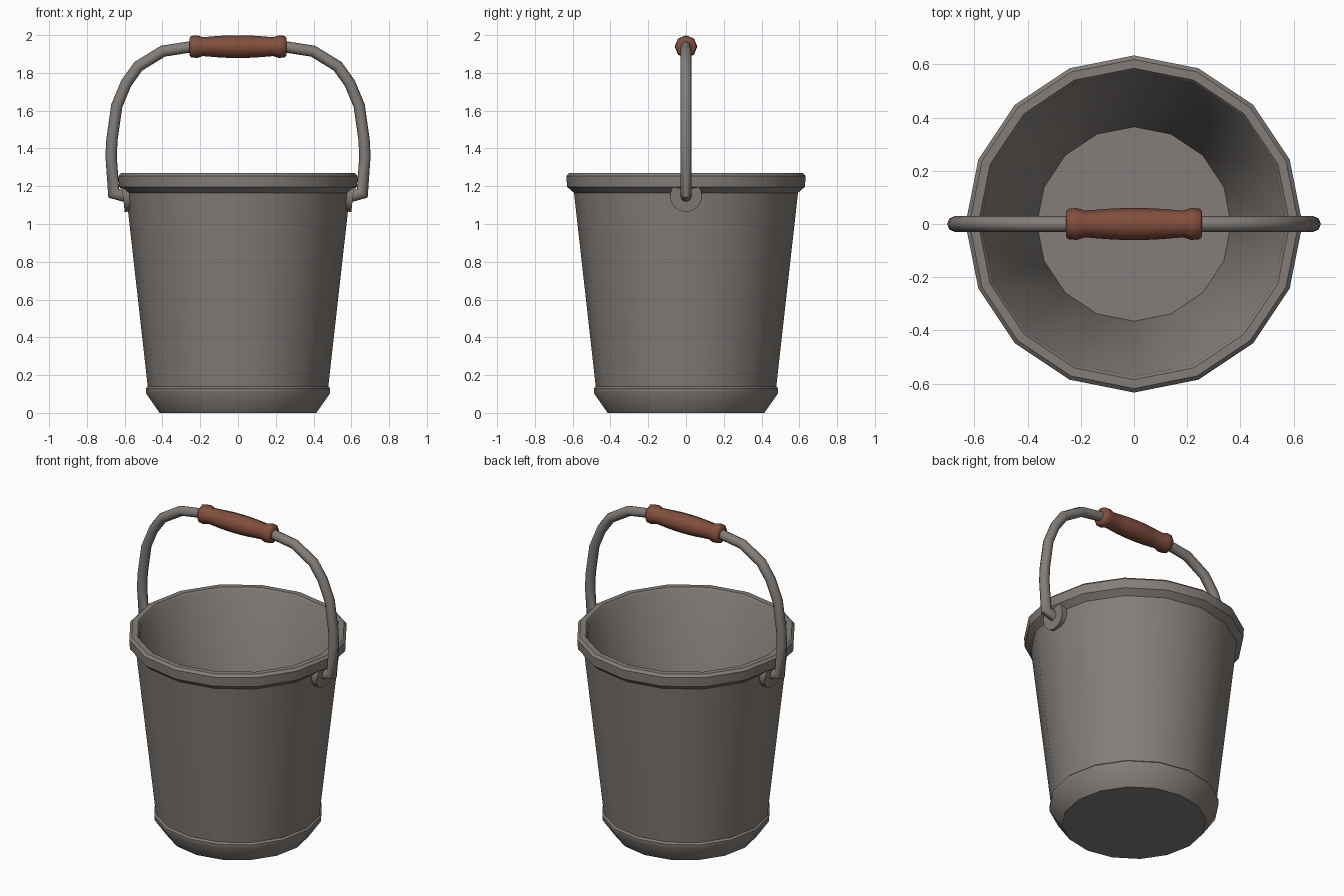
import bpy, bmesh, math
from mathutils import Vector, Matrix

if "Cube" in bpy.data.objects:
    bpy.data.objects.remove(bpy.data.objects["Cube"])


def material(name, rgb):
    m = bpy.data.materials.new(name)
    m.diffuse_color = (*rgb, 1)
    m.use_nodes = True
    m.node_tree.nodes["Principled BSDF"].inputs["Base Color"].default_value = m.diffuse_color
    return m


METAL = material("grey metal", (0.23, 0.208, 0.192))
WOOD = material("reddish brown wood", (0.22, 0.078, 0.046))


def finish(bm, name, mat, angle=35):
    bmesh.ops.recalc_face_normals(bm, faces=bm.faces)
    me = bpy.data.meshes.new(name)
    bm.to_mesh(me)
    bm.free()
    me.materials.append(mat)
    ob = bpy.data.objects.new(name, me)
    bpy.context.collection.objects.link(ob)
    bpy.ops.object.select_all(action='DESELECT')
    ob.select_set(True)
    bpy.context.view_layer.objects.active = ob
    bpy.ops.object.shade_smooth_by_angle(angle=math.radians(angle))
    return ob


def skin(rings, name, mat, angle=35):
    """Join rings of points with quads and cap both ends."""
    bm = bmesh.new()
    loops = [[bm.verts.new(p) for p in ring] for ring in rings]
    n = len(loops[0])
    for a, b in zip(loops, loops[1:]):
        for i in range(n):
            j = (i + 1) % n
            bm.faces.new((a[i], a[j], b[j], b[i]))
    bm.faces.new(loops[0])
    bm.faces.new(loops[-1])
    return finish(bm, name, mat, angle)


def ring_angles(n):
    return [2 * math.pi * i / n for i in range(n)]


# Bucket: one lathe profile from the outer base, over the rim, to the inner floor
profile = [(0.415, 0), (0.488, 0.105), (0.488, 0.13), (0.478, 0.14),
           (0.593, 1.165), (0.63, 1.197), (0.633, 1.255), (0.618, 1.27),
           (0.585, 1.27), (0.573, 1.255), (0.365, 0.05)]
skin([[(r * math.cos(a), r * math.sin(a), z) for a in ring_angles(16)]
      for r, z in profile], "bucket_body", METAL)

# Bail handle: round wire swept along a mirrored arch
half = [(0.575, 1.14), (0.658, 1.163), (0.672, 1.36), (0.667, 1.45),
        (0.642, 1.625), (0.592, 1.745), (0.528, 1.835), (0.397, 1.915),
        (0.25, 1.938)]
path = [Vector((x, 0, z)) for x, z in half]
path += [Vector((-p.x, 0, p.z)) for p in reversed(path)]
rings = []
for i, p in enumerate(path):
    d1 = (path[min(i + 1, len(path) - 1)] - p).normalized()
    d0 = (p - path[max(i - 1, 0)]).normalized()
    t = (d0 + d1).normalized()
    side = Vector((t.z, 0, -t.x))
    # widen at bends so that the wire keeps its thickness
    stretch = 1 / max(0.72, (d1 if d1.length else d0).dot(t))
    rings.append([p + 0.03 * (side * stretch * math.cos(a) + Vector((0, math.sin(a), 0)))
                  for a in ring_angles(8)])
skin(rings, "bail_handle", METAL, 50)

# Wooden grip with a collar at each end
grip_half = [(0.256, 0.045), (0.248, 0.057), (0.215, 0.06), (0.185, 0.05),
             (0.1, 0.057), (0.04, 0.06)]
grip = grip_half + [(-x, r) for x, r in reversed(grip_half)]
skin([[(x, r * math.cos(a), 1.939 + r * math.sin(a)) for a in ring_angles(8)]
      for x, r in grip], "wooden_grip", WOOD, 50)

# Handle ears: thin discs lying against the sloping wall
for s, side in ((1, "right"), (-1, "left")):
    bm = bmesh.new()
    bmesh.ops.create_cone(bm, cap_ends=True, segments=16, radius1=0.085,
                          radius2=0.085, depth=0.035,
                          matrix=Matrix.Translation((s * 0.592, 0, 1.15))
                          @ Matrix.Rotation(s * math.radians(96.4), 4, 'Y'))
    finish(bm, side + "_handle_ear", METAL)
